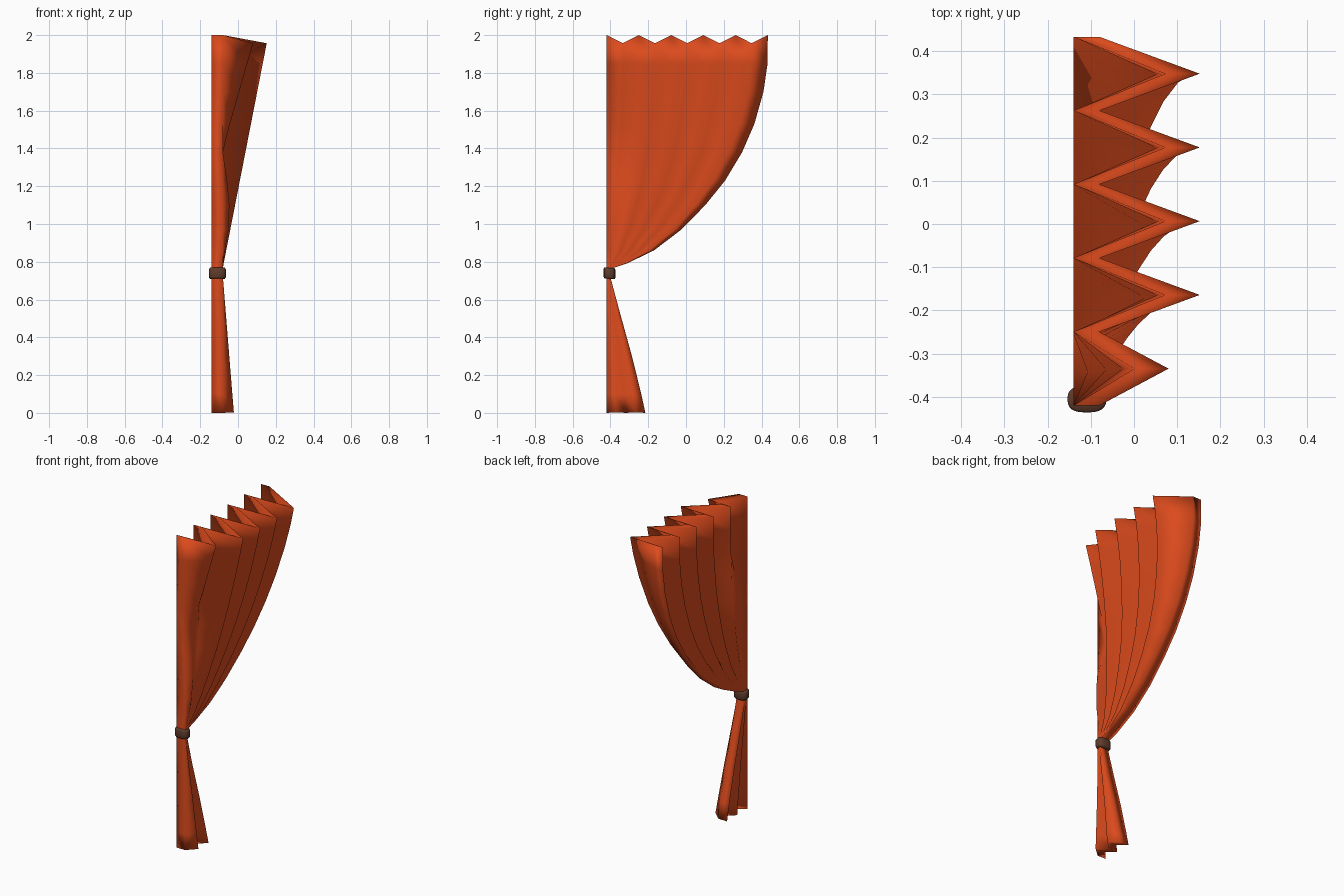
import bpy, bmesh, math

if "Cube" in bpy.data.objects:
    bpy.data.objects.remove(bpy.data.objects["Cube"])

BACK, FRONT, Y0 = -0.14, -0.08, -0.42   # back plane, front of the valleys, fixed edge


def material(name, rgb):
    m = bpy.data.materials.new(name)
    m.diffuse_color = (*rgb, 1)
    m.use_nodes = True
    m.node_tree.nodes["Principled BSDF"].inputs["Base Color"].default_value = m.diffuse_color
    return m


def finish(name, bm, mat):
    bmesh.ops.recalc_face_normals(bm, faces=bm.faces)
    me = bpy.data.meshes.new(name)
    bm.to_mesh(me)
    bm.free()
    me.materials.append(mat)
    for p in me.polygons:
        p.use_smooth = True
    ob = bpy.data.objects.new(name, me)
    bpy.context.collection.objects.link(ob)
    return ob


def pleats(name, rows, folds, peak, peak_z, mat):
    """Thick zigzag cloth; rows = (z, y of the free edge), peak(fold, z) -> x, depth, y shift."""
    bm = bmesh.new()
    n = 2 * folds + 1
    grid = []
    for r, (z, y_end) in enumerate(rows):
        front, back = [], []
        for c in range(n):
            y = Y0 + (y_end - Y0) * c / (n - 1)
            xf, depth, zz = FRONT, FRONT - BACK, z
            if c % 2:
                xf, depth, dy = peak(c // 2, z)
                y += dy
                zz += peak_z.get(r, 0)
            front.append(bm.verts.new((xf, y, zz)))
            back.append(bm.verts.new((xf - depth, y, zz)))
        grid.append(front + back[::-1])
    m = 2 * n
    # front, back and side edges
    for a, b in zip(grid, grid[1:]):
        for i in range(m):
            j = (i + 1) % m
            bm.faces.new((a[i], a[j], b[j], b[i]))
    # top and bottom hems
    for g in (grid[0], grid[-1]):
        for c in range(n - 1):
            bm.faces.new((g[c], g[c + 1], g[m - 2 - c], g[m - 1 - c]))
    return finish(name, bm, mat)


cloth = material("orange red cloth", (0.72, 0.07, 0.012))
leather = material("dark brown band", (0.115, 0.045, 0.025))


# Upper curtain sweeping from the rail to the tie
def upper_peak(fold, z):
    low, tip = (1.4, 0.08) if fold == 0 else (0.77, 0.152)
    t = min(1, max(0, (z - low) / (1.957 - low)))
    x, dy = FRONT + (tip - FRONT) * t, 0
    if fold == 0 and 0.8 < z < 1.35:          # small bulge of the first fold above the tie
        k = math.sin(math.pi * (z - 0.8) / 0.55)
        x, dy = x + 0.035 * k, -0.02 * k
    return x, 0.06 + 0.02 * t, dy


upper_rows = [(2.0, 0.433), (1.85, 0.432), (1.7, 0.41), (1.53, 0.362), (1.38, 0.297),
              (1.23, 0.207), (1.1, 0.102), (0.97, -0.025), (0.86, -0.17),
              (0.79, -0.315), (0.765, -0.39), (0.74, -0.395)]
pleats("upper_curtain", upper_rows, 5, upper_peak, {0: -0.043}, cloth)


# Lower curtain fanning out below the tie
def lower_peak(fold, z):
    t = min(1, max(0, (0.72 - z) / 0.72))
    return FRONT + 0.058 * t, 0.06, 0


lower_rows = [(0.745, -0.40), (0.71, -0.398), (0.52, -0.347), (0.3, -0.286),
              (0.1, -0.237), (0.0, -0.215)]
pleats("lower_curtain", lower_rows, 2, lower_peak, {5: 0.003}, cloth)

# Tie band: rounded oval cuff
bm = bmesh.new()
rings, N = [], 24
for z, s in ((0.710, 0.88), (0.718, 1), (0.760, 1), (0.768, 0.88)):
    ring = []
    for i in range(N):
        a = 2 * math.pi * i / N
        ca, sa = math.cos(a), math.sin(a)
        x = math.copysign(abs(ca) ** 0.75, ca) * 0.045 * s
        y = math.copysign(abs(sa) ** 0.75, sa) * 0.031 * s
        ring.append(bm.verts.new((-0.109 + x, -0.405 + y, z - 0.08 * y)))
    rings.append(ring)
for a, b in zip(rings, rings[1:]):
    for i in range(N):
        j = (i + 1) % N
        bm.faces.new((a[i], a[j], b[j], b[i]))
bm.faces.new(rings[0])
bm.faces.new(rings[-1])
finish("tie_band", bm, leather)
